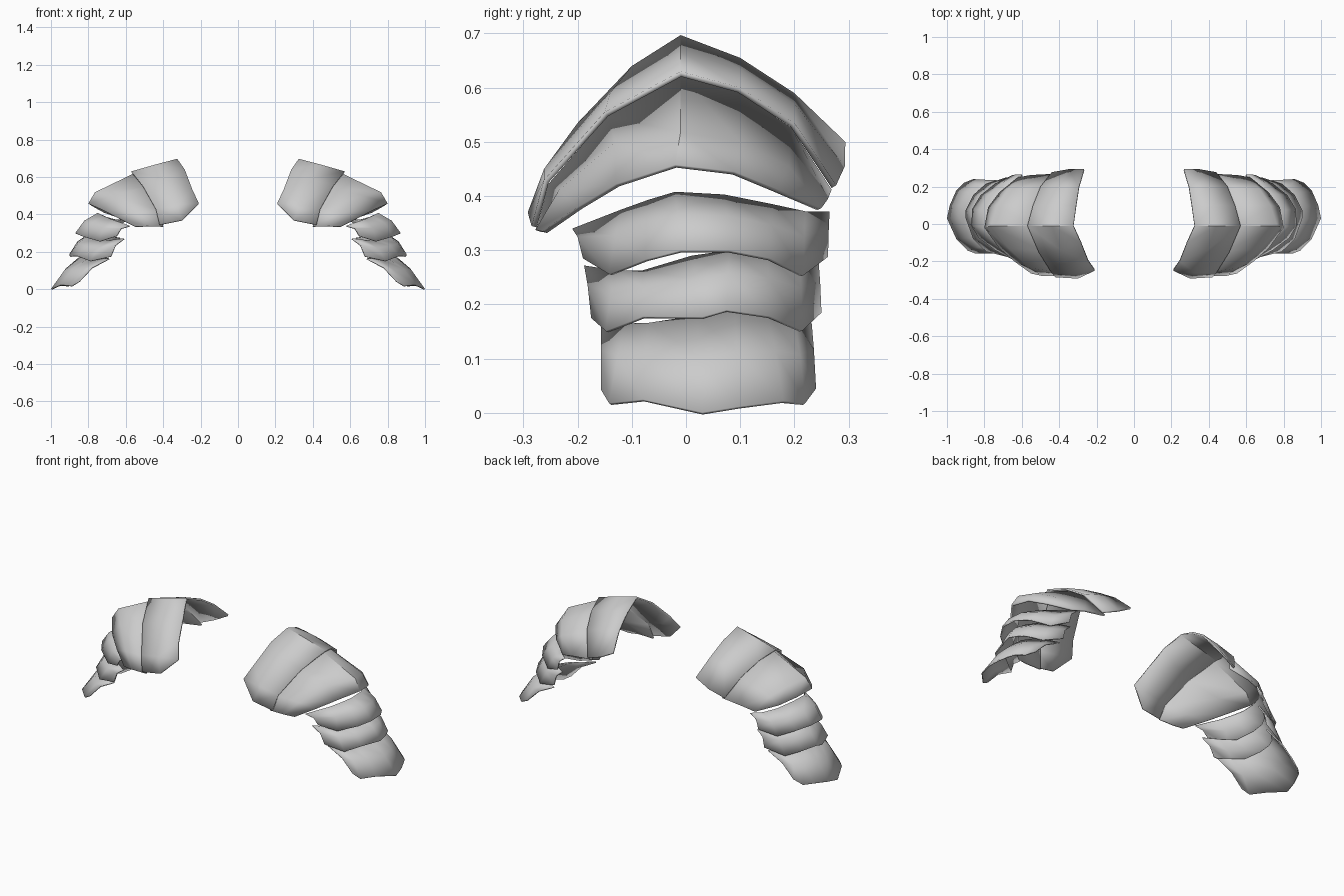
import bpy

steel = bpy.data.materials.new("grey steel")
steel.diffuse_color = (0.6, 0.6, 0.6, 1)


def plate(name, rows, thickness=0.01):
    """Curved armour plate lofted through rows of points, mirrored to both arms."""
    n = len(rows[0])
    verts = [p for row in rows for p in row]
    faces = [(r * n + i, (r + 1) * n + i, (r + 1) * n + i + 1, r * n + i + 1)
             for r in range(len(rows) - 1) for i in range(n - 1)]
    mesh = bpy.data.meshes.new(name)
    mesh.from_pydata(verts, [], faces)
    mesh.materials.append(steel)
    ob = bpy.data.objects.new(name, mesh)
    bpy.context.collection.objects.link(ob)
    solid = ob.modifiers.new("thickness", 'SOLIDIFY')
    solid.thickness = thickness
    solid.offset = -1
    mirror = ob.modifiers.new("other_arm", 'MIRROR')
    mirror.use_mirror_merge = False
    bpy.ops.object.select_all(action='DESELECT')
    ob.select_set(True)
    bpy.context.view_layer.objects.active = ob
    bpy.ops.object.shade_smooth_by_angle(angle=0.7)
    return ob


def between(top, bottom, t, bulge):
    """Row between two edges, pushed outward and upward."""
    return [tuple(a + (b - a) * t + k for a, b, k in zip(p, q, (bulge, 0, bulge)))
            for p, q in zip(top, bottom)]


# shoulder cap: rows run from the neck outward, points from front to back
neck = [(.21, -.25, .46), (.245, -.20, .535), (.285, -.10, .64), (.325, -.01, .697),
        (.31, .10, .655), (.295, .20, .59), (.268, .294, .50)]
crown = [(.30, -.292, .37), (.33, -.262, .45), (.39, -.14, .59), (.44, -.01, .667),
         (.42, .10, .635), (.39, .20, .57), (.35, .293, .455)]
seam = [(.42, -.285, .345), (.44, -.262, .43), (.51, -.15, .555), (.57, -.01, .63),
        (.54, .10, .60), (.50, .20, .535), (.44, .277, .42)]
slope = [(.49, -.278, .338), (.56, -.235, .41), (.67, -.13, .50), (.765, -.01, .518),
         (.73, .10, .50), (.67, .19, .455), (.55, .262, .395)]
rim = [(.55, -.265, .335), (.64, -.20, .38), (.72, -.13, .422), (.80, -.02, .458),
       (.78, .09, .445), (.72, .17, .412), (.62, .25, .378)]
plate("shoulder_cap_inner", [neck, crown, seam])
under_seam = [(x - .02, y * .97, z - .008) for x, y, z in seam]
plate("shoulder_cap_outer", [under_seam, slope, rim])

# three hanging arm plates: upper edge and lower edge, front to back
upper = [[(.58, -.21, .34), (.68, -.12, .375), (.72, -.07, .393), (.75, -.02, .408),
          (.74, .07, .403), (.70, .16, .385), (.65, .22, .372), (.60, .265, .372)],
         [(.61, -.188, .272), (.68, -.13, .263), (.75, -.08, .263), (.79, .01, .29),
          (.79, .08, .30), (.75, .15, .295), (.69, .21, .285), (.63, .245, .275)],
         [(.69, -.157, .165), (.75, -.11, .165), (.80, -.07, .166), (.83, .02, .18),
          (.83, .09, .188), (.80, .15, .182), (.75, .20, .175), (.69, .232, .165)]]
lower = [[(.65, -.19, .285), (.74, -.142, .256), (.83, -.075, .283), (.87, -.01, .30),
          (.865, .08, .30), (.82, .155, .285), (.74, .217, .254), (.65, .262, .288)],
         [(.68, -.175, .175), (.79, -.148, .151), (.86, -.08, .178), (.90, .03, .177),
          (.90, .075, .19), (.86, .155, .178), (.79, .215, .152), (.68, .25, .185)],
         [(.85, -.157, .043), (.89, -.142, .018), (.95, -.08, .025), (1.0, .03, .001),
          (.985, .10, .012), (.95, .18, .022), (.91, .22, .018), (.86, .24, .045)]]
for label, top, bottom in zip(("upper", "middle", "lower"), upper, lower):
    rows = [top, between(top, bottom, .5, .012), bottom]
    plate(label + "_arm_plate", rows, .007)
